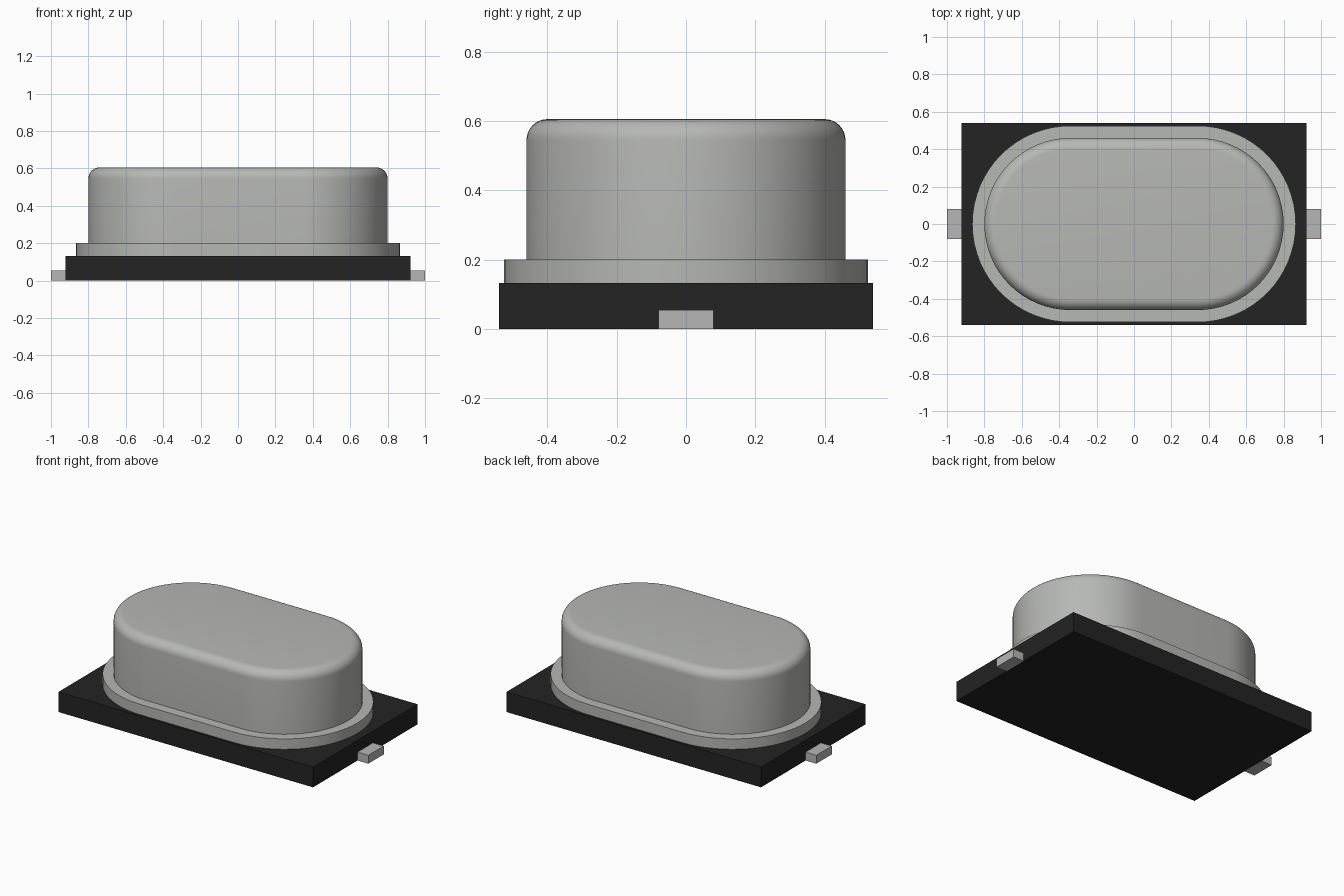
import bpy, bmesh, math

cube = bpy.data.objects.get("Cube")
if cube:
    bpy.data.objects.remove(cube, do_unlink=True)


def make_material(name, rgb):
    mat = bpy.data.materials.new(name)
    mat.use_nodes = True
    mat.diffuse_color = (*rgb, 1)
    mat.node_tree.nodes["Principled BSDF"].inputs["Base Color"].default_value = (*rgb, 1)
    return mat


black = make_material("black plastic", (0.017, 0.017, 0.017))
metal = make_material("grey metal", (0.47, 0.48, 0.455))
tin = make_material("tin plating", (0.47, 0.47, 0.465))


def finish(name, bm, mat):
    bmesh.ops.recalc_face_normals(bm, faces=bm.faces)
    mesh = bpy.data.meshes.new(name)
    bm.to_mesh(mesh)
    bm.free()
    mesh.materials.append(mat)
    obj = bpy.data.objects.new(name, mesh)
    bpy.context.collection.objects.link(obj)
    return obj


def box(name, lo, hi, mat):
    bm = bmesh.new()
    bmesh.ops.create_cube(bm, size=1)
    for v in bm.verts:
        v.co = [(a + b) / 2 + c * (b - a) for a, b, c in zip(lo, hi, v.co)]
    return finish(name, bm, mat)


def stadium_loft(name, half_straight, profile, mat, steps=32):
    """Stack rounded-end outlines through (radius, z) pairs and cap both ends."""
    bm = bmesh.new()
    rings = []
    for radius, z in profile:
        ring = []
        for side in (1, -1):
            for i in range(steps + 1):
                a = -math.pi / 2 + math.pi * i / steps
                ring.append(bm.verts.new((side * (half_straight + radius * math.cos(a)),
                                          side * radius * math.sin(a), z)))
        rings.append(ring)
    for low, high in zip(rings, rings[1:]):
        for i in range(len(low)):
            j = (i + 1) % len(low)
            bm.faces.new((low[i], low[j], high[j], high[i]))
    bm.faces.new(rings[0])
    bm.faces.new(rings[-1])
    obj = finish(name, bm, mat)
    bpy.ops.object.select_all(action="DESELECT")
    obj.select_set(True)
    bpy.context.view_layer.objects.active = obj
    bpy.ops.object.shade_smooth_by_angle(angle=math.radians(35))
    return obj


# Insulating base plate
box("base_plate", (-0.922, -0.54, 0), (0.922, 0.54, 0.132), black)

# Flange under the can
stadium_loft("can_flange", 0.34, [(0.525, 0.132), (0.525, 0.20)], metal)

# Can with a rounded top edge
RADIUS, TOP, FILLET = 0.46, 0.605, 0.06
can_profile = [(RADIUS, 0.20)]
for k in range(9):
    t = math.pi / 2 * k / 8
    can_profile.append((RADIUS - FILLET + FILLET * math.cos(t),
                        TOP - FILLET + FILLET * math.sin(t)))
stadium_loft("can", 0.34, can_profile, metal)

# Solder terminals at both ends
box("left_terminal", (0.922, -0.08, 0), (1, 0.08, 0.055), tin)
box("right_terminal", (-1, -0.08, 0), (-0.922, 0.08, 0.055), tin)
